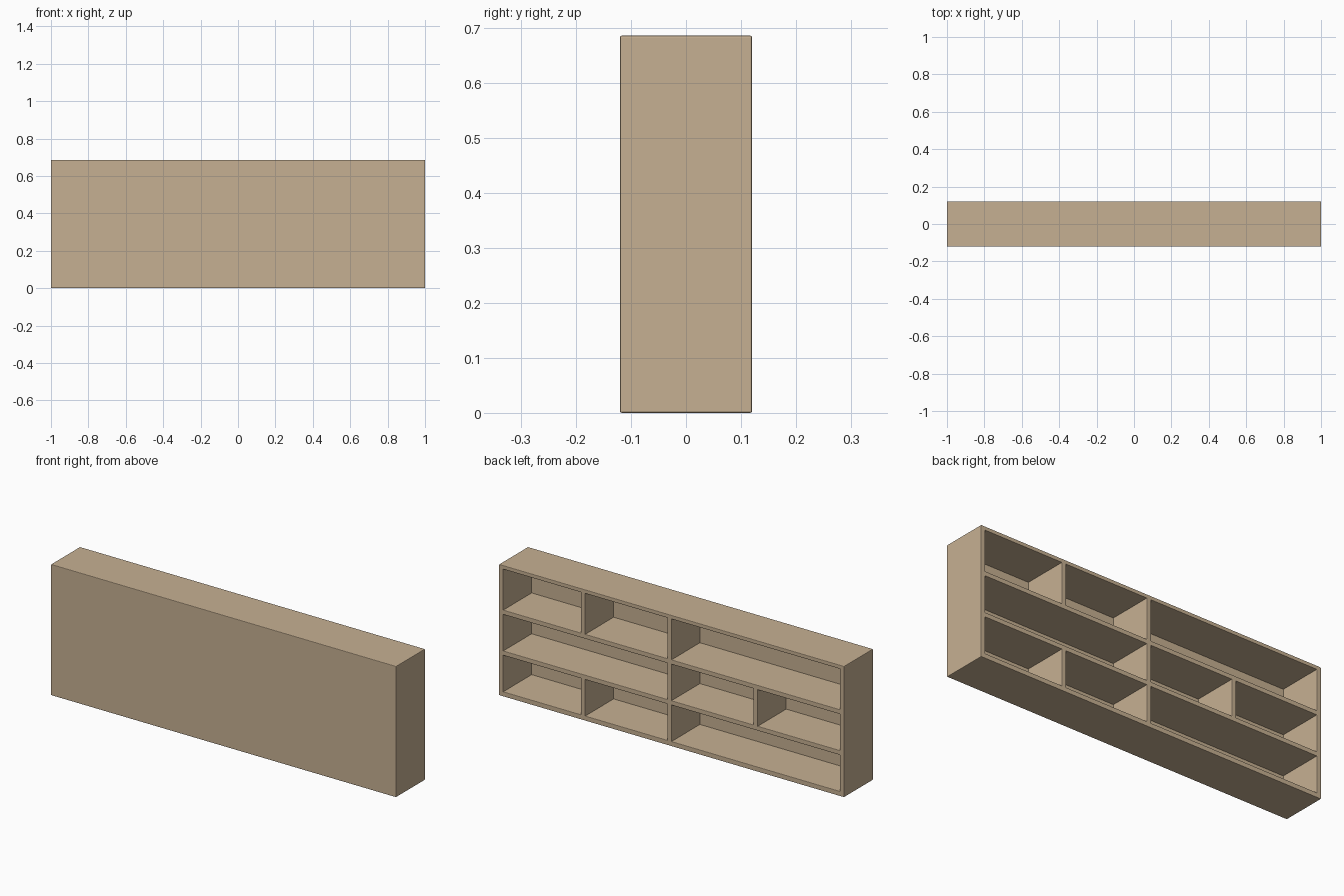
import bpy, bmesh, math

if "Cube" in bpy.data.objects:
    bpy.data.objects.remove(bpy.data.objects["Cube"])

W, D, H = 2.0, 0.24, 0.686      # overall size
T = 0.025                       # board thickness
PANEL = 0.005                   # thin closing panel on the -y side
EASE = 0.003                    # eased board edges

wood = bpy.data.materials.new("light_wood")
wood.diffuse_color = (0.565, 0.434, 0.288, 1)
wood.use_nodes = True
wood.node_tree.nodes["Principled BSDF"].inputs["Base Color"].default_value = wood.diffuse_color


def box(name, x0, x1, y0, y1, z0, z1):
    bm = bmesh.new()
    bmesh.ops.create_cube(bm, size=1)
    for v in bm.verts:
        v.co = ((x0 + x1) / 2 + v.co.x * (x1 - x0),
                (y0 + y1) / 2 + v.co.y * (y1 - y0),
                (z0 + z1) / 2 + v.co.z * (z1 - z0))
    me = bpy.data.meshes.new(name)
    bm.to_mesh(me)
    bm.free()
    me.materials.append(wood)
    ob = bpy.data.objects.new(name, me)
    bpy.context.collection.objects.link(ob)
    return ob


# Solid shelf block
shelf = box("shelf_unit", -W / 2, W / 2, -D / 2, D / 2, 0, H)

# Rows of compartments: (bottom, top, left edges of the upright boards)
rows = [
    (0.025, 0.215, (-1, 0, 0.5, 1 - T)),
    (0.239, 0.429, (-1, -0.5, 0, 1 - T)),
    (0.453, 0.666, (-1, 0, 0.5, 1 - T)),
]
cutters = []
for z0, z1, boards in rows:
    for a, b in zip(boards, boards[1:]):
        c = box("compartment_cutter", a + T, b, -D / 2 + PANEL, D, z0, z1)
        c.hide_render = True
        m = shelf.modifiers.new("cut", 'BOOLEAN')
        m.operation = 'DIFFERENCE'
        m.solver = 'EXACT'
        m.object = c
        cutters.append(c)

# Apply the cuts, then remove the cutters
deps = bpy.context.evaluated_depsgraph_get()
cut_mesh = bpy.data.meshes.new_from_object(shelf.evaluated_get(deps))
shelf.modifiers.clear()
shelf.data = cut_mesh
for c in cutters:
    bpy.data.objects.remove(c)

# Ease only the outward-facing edges
bm = bmesh.new()
bm.from_mesh(cut_mesh)
bmesh.ops.remove_doubles(bm, verts=bm.verts, dist=1e-5)
edges = [e for e in bm.edges if len(e.link_faces) == 2
         and e.calc_face_angle_signed() > math.radians(45)]
bmesh.ops.bevel(bm, geom=edges, offset=EASE, segments=2, profile=0.5,
                affect='EDGES', clamp_overlap=True)
bm.to_mesh(cut_mesh)
bm.free()
cut_mesh.materials.clear()
cut_mesh.materials.append(wood)
for p in cut_mesh.polygons:
    p.material_index = 0
